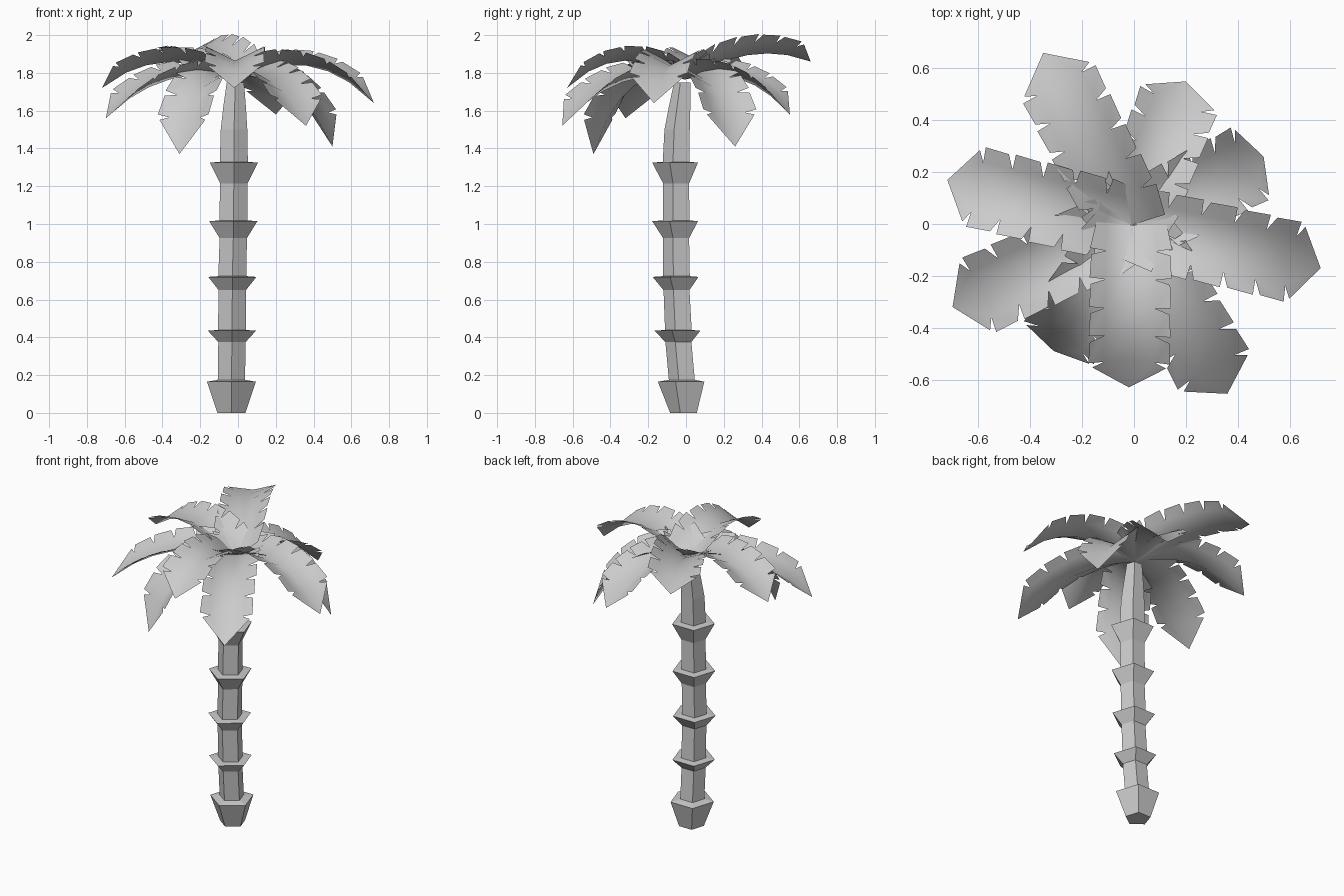
import bpy, math
from mathutils import Vector

if "Cube" in bpy.data.objects:
    bpy.data.objects.remove(bpy.data.objects["Cube"])


def make_object(name, verts, faces, smooth=False):
    me = bpy.data.meshes.new(name)
    me.from_pydata(verts, [], faces)
    me.update()
    for p in me.polygons:
        p.use_smooth = smooth
    ob = bpy.data.objects.new(name, me)
    bpy.context.collection.objects.link(ob)
    return ob


# Trunk: five-sided stacked cups along a slightly bent axis (x, y, z, radius)
SIDES = 5
rings = [(-.035, -.006, 0, .078), (-.035, -.013, .165, .136), (-.035, -.015, .175, .076)]
cups = [(-.032, -.033, .375, .435), (-.03, -.043, .65, .72),
        (-.025, -.045, .925, 1.015), (-.022, -.045, 1.215, 1.325)]
for x, y, z0, z1 in cups:
    rings += [(x, y, z0, .076), (x, y, z1, .134), (x, y, z1 + .004, .078)]
rings += [(-.021, -.04, 1.5, .074), (-.018, -.028, 1.62, .063), (-.014, -.015, 1.75, .048)]

verts, faces = [], []
for x, y, z, r in rings:
    for i in range(SIDES):
        a = -math.pi / 2 + 2 * math.pi * i / SIDES
        verts.append((x + r * math.cos(a), y + r * math.sin(a), z))
for k in range(len(rings) - 1):
    for i in range(SIDES):
        j = (i + 1) % SIDES
        a, b = k * SIDES, (k + 1) * SIDES
        faces.append((a + i, a + j, b + j, b + i))
faces.append(tuple(reversed(range(SIDES))))
faces.append(tuple(range(len(verts) - SIDES, len(verts))))
make_object("trunk", verts, faces)


# Frond: V-folded leaf on an arched midrib, with notches cut between lobes
def frond(name, tip, crest, roll, reach):
    root = Vector((-.01, -.005, 1.765))
    tip = Vector(tip)
    ctrl = root.lerp(tip, reach)
    ctrl.z = crest
    side = Vector((-(tip.y - root.y), tip.x - root.x, 0)).normalized()

    def point(t, s, w):
        p = root * (1 - t) ** 2 + ctrl * 2 * t * (1 - t) + tip * t * t
        d = ((ctrl - root) * (1 - t) + (tip - ctrl) * t).normalized()
        n = (d.cross(side) + Vector((0, 0, 1.5 * (1 - t) ** 2))).normalized()
        depth = .09 - .055 * t * t + roll * s * (1 - t * t)
        return p + side * (s * .158 * w) + n * (depth * abs(w))

    cuts = [0, .16, .32, .48, .64, .8]
    verts, faces = [], []
    index = {}

    def v(t, s, w):
        key = (round(t, 4), s if w else 0, round(w, 4))
        if key not in index:
            index[key] = len(verts)
            verts.append(point(t, s, w))
        return index[key]

    def face(ids, s):
        faces.append(tuple(ids if s < 0 else reversed(ids)))

    for s in (-1, 1):
        for i in range(len(cuts) - 1):
            a, b = cuts[i], cuts[i + 1]
            face([v(a, s, 0), v(a, s, .62), v(b, s, .62), v(b, s, 0)], s)
            outer = .85 if i == 0 else .97
            face([v(a, s, .62), v(a + (.03 if i else 0), s, outer),
                  v(b - .005, s, 1), v(b, s, .62)], s)
        # Pointed end lobe
        face([v(.8, s, 0), v(.8, s, .62), v(1, s, 0)], s)
        face([v(.8, s, .62), v(.825, s, .9), v(1, s, 0)], s)
    make_object(name, verts, faces, True)


# Tip position, height of the arch control point, sideways roll, arch reach
fronds = [
    ((-.35, .66, 1.86), 1.98, -.045, .54), ((.20, .55, 1.58), 1.86, 0, .56),
    ((.50, .26, 1.41), 1.86, 0, .58), ((.72, -.17, 1.64), 1.97, 0, .56),
    ((.36, -.655, 1.52), 1.85, 0, .56), ((-.02, -.63, 1.72), 1.985, 0, .56),
    ((-.31, -.49, 1.37), 1.87, 0, .68), ((-.70, -.32, 1.56), 1.86, 0, .56),
    ((-.72, .17, 1.72), 1.97, 0, .56)]
for i, (tip, crest, roll, reach) in enumerate(fronds):
    frond("frond_%d" % (i + 1), tip, crest, roll, reach)
